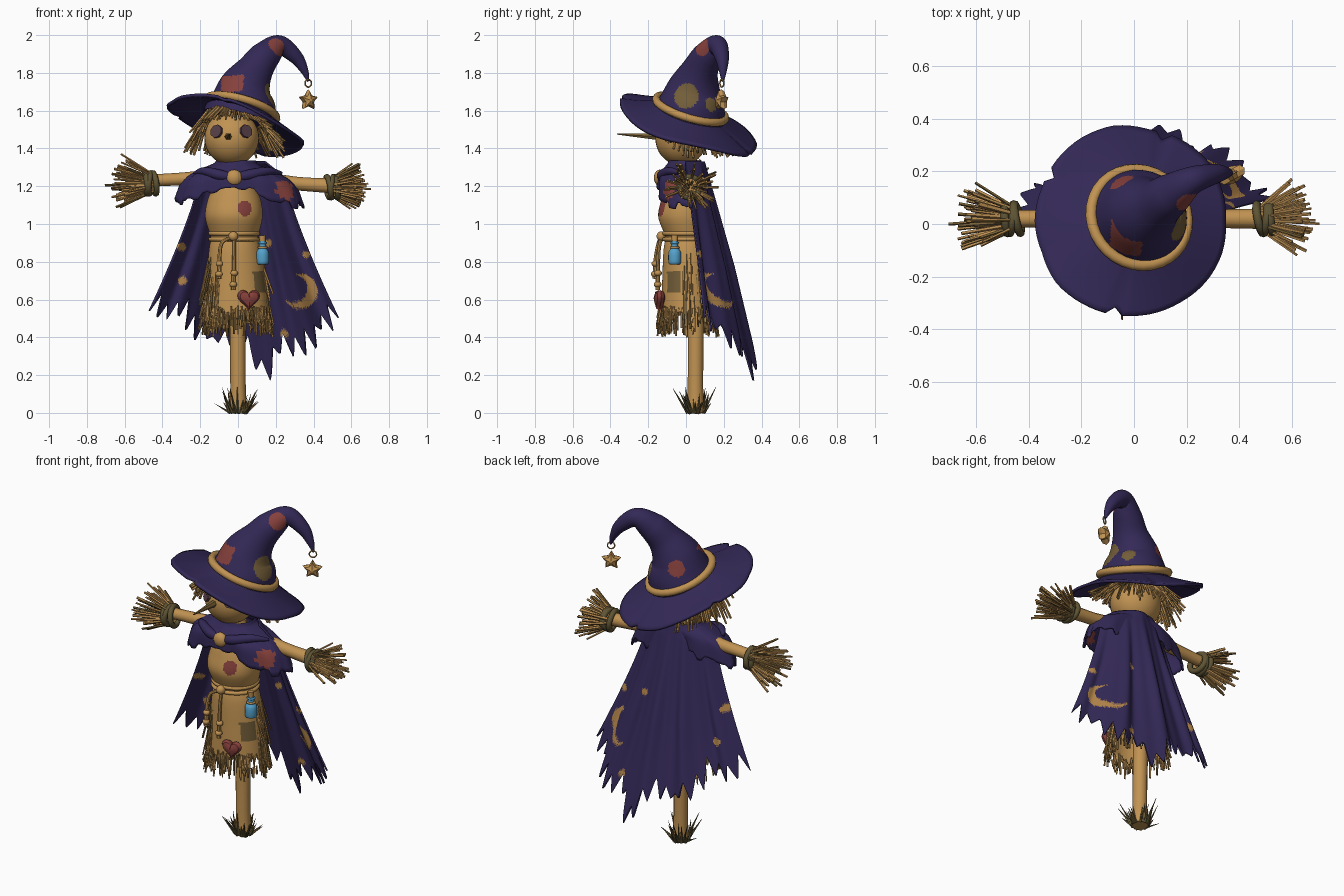
import bpy, bmesh, math, random
from math import sin, cos, pi
from mathutils import Vector, Quaternion

if "Cube" in bpy.data.objects:
    bpy.data.objects.remove(bpy.data.objects["Cube"])
random.seed(4)
R = random.uniform

def material(name, *c):
    m = bpy.data.materials.new(name)
    m.diffuse_color = (*c, 1)
    m.use_nodes = True
    m.node_tree.nodes["Principled BSDF"].inputs["Base Color"].default_value = m.diffuse_color
    return m
PURPLE = material("purple_cloth", .034, .022, .095)
BURLAP = material("burlap", .53, .29, .085)
STRAW = material("straw", .5, .275, .085)
DARK = material("dark_straw", .2, .125, .04)
GRASS = material("dry_grass", .115, .09, .035)
RED = material("red_patch", .24, .052, .045)
OLIVE = material("olive_patch", .17, .11, .04)
GOLD = material("gold_paint", .46, .24, .07)
BLUE = material("blue_glass", .09, .36, .6)
EYE = material("dark_button", .095, .05, .065)

def finish(name, bm, mats, solid=0, angle=40):
    bmesh.ops.recalc_face_normals(bm, faces=bm.faces)
    me = bpy.data.meshes.new(name)
    bm.to_mesh(me)
    bm.free()
    for m in mats:
        me.materials.append(m)
    me.polygons.foreach_set("use_smooth", [True] * len(me.polygons))
    me.set_sharp_from_angle(angle=math.radians(angle))
    ob = bpy.data.objects.new(name, me)
    bpy.context.collection.objects.link(ob)
    if solid:
        mod = ob.modifiers.new("thickness", 'SOLIDIFY')
        mod.thickness, mod.offset = solid, 0
    return ob

def loft(name, rings, mats, caps=True, closed=True, solid=0, rule=None, angle=40):
    """Skin a list of point rings; rule(face centre) gives a material index."""
    bm = bmesh.new()
    vs = [[bm.verts.new(p) for p in ring] for ring in rings]
    n = len(vs[0])
    for a, b in zip(vs, vs[1:]):
        for i in range(n if closed else n - 1):
            j = (i + 1) % n
            bm.faces.new((a[i], a[j], b[j], b[i]))
    if caps:
        bm.faces.new(vs[0])
        bm.faces.new(vs[-1])
    if rule:
        for f in bm.faces:
            f.material_index = rule(f.calc_center_median())
    return finish(name, bm, mats, solid, angle)

def spline(pts, n):
    """Catmull-Rom curve through tuples of any size."""
    P = [Vector(p) for p in pts]
    P = [P[0] * 2 - P[1]] + P + [P[-1] * 2 - P[-2]]
    out = []
    for a, b, c, d in zip(P, P[1:], P[2:], P[3:]):
        for k in range(n):
            t = k / n
            out.append(.5 * (2*b + (c-a)*t + (2*a-5*b+4*c-d)*t*t + (3*b-a-3*c+d)*t**3))
    return out + [P[-2]]

def tube(name, pts, mats, sides=12, n=4, **kw):
    """Tube along (x, y, z, radius) points."""
    path = spline(pts, n)
    P = [Vector(p[:3]) for p in path]
    rings, q, old = [], Quaternion(), Vector((0, 0, 1))
    for i, p in enumerate(P):
        t = (P[min(i+1, len(P)-1)] - P[max(i-1, 0)]).normalized()
        q = old.rotation_difference(t) @ q
        old = t
        r = max(path[i][3], .001)
        rings.append([p + q @ Vector((r*cos(2*pi*k/sides), r*sin(2*pi*k/sides), 0)) for k in range(sides)])
    return loft(name, rings, mats, **kw)

def ellipses(pts, n, sides):
    """Rings from (z, cx, cy, rx, ry) rows."""
    return [[(cx + rx*cos(2*pi*k/sides), cy + ry*sin(2*pi*k/sides), z) for k in range(sides)]
            for z, cx, cy, rx, ry in [tuple(p) for p in spline(pts, n)]]

def straws(name, segs, r, mats, dark=.25, tip=.8):
    """Bundle of thin five-sided stalks."""
    bm = bmesh.new()
    for a, b in segs:
        a, b = Vector(a), Vector(b)
        q = (b - a).to_track_quat('Z', 'Y')
        ra = r * R(.75, 1.25)
        lo, hi = [[bm.verts.new(p + q @ Vector((s*cos(k*2*pi/5), s*sin(k*2*pi/5), 0))) for k in range(5)]
                  for p, s in ((a, ra), (b, ra*tip))]
        fs = [bm.faces.new((lo[k], lo[(k+1) % 5], hi[(k+1) % 5], hi[k])) for k in range(5)]
        fs += [bm.faces.new(lo), bm.faces.new(hi)]
        mi = int(R(0, 1) < dark)
        for f in fs:
            f.material_index = mi
    return finish(name, bm, mats)

def ball(name, c, r, mat, scale=(1, 1, 1), seg=16):
    bm = bmesh.new()
    bmesh.ops.create_uvsphere(bm, u_segments=seg, v_segments=seg // 2 + 2, radius=r)
    ob = finish(name, bm, [mat])
    ob.location, ob.scale = c, scale

def ring(name, c, R1, r, mat, axis=(0, 0, 1), scale=(1, 1, 1)):
    bpy.ops.mesh.primitive_torus_add(location=c, major_radius=R1, minor_radius=r, major_segments=32, minor_segments=8,
                                     rotation=Vector(axis).to_track_quat('Z', 'Y').to_euler())
    ob = bpy.context.object
    ob.name, ob.scale = name, scale
    ob.data.materials.append(mat)
    ob.data.polygons.foreach_set("use_smooth", [True] * len(ob.data.polygons))

def puffy(name, outline, c, depth, mat, turn=0):
    """Pillow-shaped ornament from an x/z outline."""
    ob = loft(name, [[(x*s, y*depth, z*s) for x, z in outline]
                     for s, y in ((.15, -1), (.8, -.6), (1, 0), (.8, .6), (.15, 1))], [mat], angle=30)
    ob.location, ob.rotation_euler.z = c, turn

def near(spots):
    """Colour rule: material m inside radius r of a point."""
    def rule(p):
        return next((m for c, r, m in spots if (p - Vector(c)).length < r), 0)
    return rule

# Post and grass tuft
tube("post", [(.003, .05, 0, .046), (0, .05, .15, .041), (-.003, .05, .6, .042), (-.01, .03, 1.3, .04)], [BURLAP])
blades = []
for i in range(34):
    a, h = R(0, 2*pi), R(.04, .14)
    d = R(.05, .13)
    blades.append(((.042*cos(a), .05 + .042*sin(a), 0), (d*cos(a), .05 + d*sin(a), h)))
straws("grass_tuft", blades, .009, [GRASS, DARK], .3, .1)

# Torso with round patch, skirt with square patch
loft("torso", ellipses([(.9, -.02, .01, .115, .105), (.95, -.02, .005, .13, .12), (1.04, -.022, -.005, .152, .142),
     (1.13, -.02, 0, .14, .13), (1.22, -.02, 0, .1, .1), (1.32, -.025, 0, .055, .055)], 12, 110),
     [BURLAP, RED], rule=near([((.04, -.14, 1.085), .043, 1)]))
rows = ellipses([(.94, -.02, .005, .115, .105), (.86, -.015, .005, .135, .12), (.7, -.01, .008, .152, .13), (.52, -.008, .01, .168, .14)], 14, 90)
jag = [R(-.05, .05) for _ in range(90)]
rows[-1] = [(x, y, z + jag[k]) for k, (x, y, z) in enumerate(rows[-1])]
loft("skirt", rows, [BURLAP, OLIVE], caps=False, solid=.008,
     rule=lambda p: int(p.x > .04 and abs(p.y + .06) < .036 and abs(p.z - .69) < .055))
fringe = []
for i in range(230):
    a = R(0, 2*pi)
    low = sin(a) < -.82 or 5 < a < 5.95
    z0 = R(.48, .57) if low else R(.5, .86)
    z1 = min(R(.4, .53), z0 - .05) if z0 < .75 else R(.55, .65)
    w, f = .13 + (.9 - z0)*.125, R(1, 1.22)
    fringe.append(((-.012 + w*cos(a), .008 + w*.86*sin(a), z0), (-.012 + .165*f*cos(a), .01 + .14*f*sin(a), z1)))
straws("skirt_fringe", fringe, .006, [STRAW, DARK], .4)

# Rope belt, knot and hanging ends
for z in (.92, .95):
    ring("rope_belt", (-.02, .005, z), .127, .012, BURLAP, scale=(1, .95, 1))
ball("belt_knot", (-.025, -.13, .935), .026, BURLAP)
tube("rope_end_left", [(-.03, -.13, .93, .01), (-.085, -.145, .9, .01), (-.098, -.16, .82, .011), (-.1, -.165, .71, .013)], [BURLAP], 8)
tube("rope_end_middle", [(-.02, -.13, .93, .01), (-.02, -.145, .85, .01), (-.025, -.15, .65, .012)], [BURLAP], 8)
for c in ((-.098, -.162, .79), (-.1, -.165, .735), (-.02, -.148, .74), (-.025, -.15, .68)):
    ball("rope_knot", c, .021, BURLAP, (1, 1, .8), 10)

# Heart charm and bottle
heart = [(.0038*16*sin(t)**3, .0038*(13*cos(t) - 5*cos(2*t) - 2*cos(3*t) - cos(4*t)))
         for t in (2*pi*k/28 for k in range(28))]
puffy("heart_charm", heart, (.057, -.14, .605), .03, RED, .15)
loft("bottle", ellipses([(z, .13, -.06, r, r) for z, r in ((.785, .024), (.795, .033), (.85, .033), (.872, .02), (.91, .018))], 3, 16), [BLUE])
ring("bottle_lip", (.13, -.06, .9), .018, .006, BLUE)
tube("bottle_cork", [(.13, -.06, .9, .015), (.128, -.06, .94, .018)], [BURLAP], 10, 1)
ring("bottle_cord", (.13, -.06, .875), .02, .006, STRAW)

# Arms, wrist ropes and straw hands
tube("arms", [(-.5, .02, 1.228, .032), (-.3, .02, 1.238, .034), (0, .02, 1.25, .045), (.3, .02, 1.215, .036), (.53, .02, 1.2, .04)], [BURLAP])
for name, s, x, z in (("left", -1, .465, 1.215), ("right", 1, .5, 1.195)):
    for d, t in ((-.022, .2), (0, -.12), (.022, .1)):
        ring(name + "_wrist_rope", (s*(x + d), .02, z), .055, .016, GRASS, (1, t, t*.7))
    hand = [((s*(x - .03), .02, z), (s*.705, .0, z - .01))]
    for i in range(62):
        a, k = R(0, 2*pi), R(0, 1)**.5
        end = (.705 - x)*R(.65, 1) - .055*k
        r0, r1 = .045*k, .155*k*R(.8, 1.05)
        hand.append(((s*(x - .02), .02 + r0*cos(a), z + r0*sin(a)), (s*(x + end), .025 + r1*cos(a), z + r1*sin(a))))
    straws(name + "_straw_hand", hand, .0078, [STRAW, DARK], .12)

# Head with button eyes and a long twig nose
HC = Vector((-.033, -.025, 1.455))
ball("head", HC, .145, BURLAP, (1, .95, 1), 32)
for name, x, z in (("left_eye", -.083, .036), ("right_eye", .076, .036)):
    n = Vector((x, -.115, z)).normalized()
    p = HC + n * .14
    tube(name, [(*(p - n*.012), .036), (*(p + n*.009), .036)], [EYE], 8, 1)
tube("twig_nose", [(-.052, -.14, 1.462, .021), (-.05, -.24, 1.468, .013), (-.045, -.365, 1.476, .003)], [DARK], 6)

# Hat: brim, crown, band
def brim_z(x, y):
    return 1.6 - .3*(x - .01) - .31*(y - .01)
S = 72
nicks = [R(-.012, .008) for _ in range(19)]
brim = []
for f in (0, .15, .35, .55, .75, .9, 1):
    row = []
    for k in range(S):
        a, t = 2*pi*k/S, k/4
        i = int(t)
        rim = .364 + nicks[i] + (nicks[(i+1) % 18] - nicks[i])*(t - i) - (.03 if k in (14, 30, 52) else 0)
        r = .15 + (rim - .15)*f
        x, y = -.012 + .025*(1 - f) + r*1.015*cos(a), .01 + r*.985*sin(a)
        row.append((x, y, brim_z(x, y) - .085*f**.9 + .016*f*f*sin(3*a + .6)))
    brim.append(row)
loft("hat_brim", brim, [PURPLE], caps=False, solid=.016)
tube("hat_crown", [(.005, .01, 1.55, .195), (.022, .027, 1.62, .182), (.04, .045, 1.72, .142), (.09, .075, 1.815, .098), (.145, .115, 1.89, .08),
     (.22, .165, 1.945, .054), (.305, .19, 1.885, .038), (.35, .195, 1.815, .022), (.372, .195, 1.755, .006)], [PURPLE, RED, OLIVE], 96, 15,
     rule=lambda p: (1 if p.y < .03 and abs(p.x + .03 - .1*(p.z - 1.74)) < .058 and abs(p.z - 1.745 - .1*p.x) < .043
                     else near([((.2, .095, 1.935), .05, 1), ((.18, .0, 1.68), .068, 2), ((.16, .14, 1.635), .04, 2),
                                ((-.05, .165, 1.705), .048, 1)])(p)))
ring("hat_band", (.02, .025, 1.61), .19, .022, BURLAP, (.29, .3, 1))

# Star charm on a ring at the hat tip
ring("star_ring", (.372, .19, 1.745), .02, .004, GOLD, (.6, -1, 0))
star = [((.058 if k % 2 == 0 else .032)*sin(k*pi/5), (.058 if k % 2 == 0 else .032)*cos(k*pi/5)) for k in range(10)]
puffy("star_charm", star, (.372, .187, 1.655), .032, BURLAP, .5)

# Straw hair below the brim, short over the face
hair = []
for i in range(160):
    a = 2*pi*i/160 + R(-.03, .03)
    face = min(1, 1.5*max(0, -sin(a) - .1))
    x, y = -.015 + .135*cos(a), -.005 + .135*sin(a)
    z = brim_z(x, y) - .04
    out = R(.05, .14)
    hair.append(((x, y, z), (x + out*cos(a), y + out*sin(a), z - R(.13, .21)*(1 - .72*face) + .25*x + .25*max(y, 0))))
straws("straw_hair", hair, .0072, [STRAW, DARK], .12)

# Long ragged cape with painted moon and dots
HEM = [(-1, .56), (-.75, .53), (-.58, .52), (-.45, .4), (-.22, .36), (-.04, .42), (.12, .27), (.24, .23), (.4, .36), (.6, .36), (.8, .46), (1.01, .5)]
teeth = [R(-.03, .05) + (.055 if i % 2 else -.04) for i in range(40)]
def hem(u):
    for (a, za), (b, zb) in zip(HEM, HEM[1:]):
        if u <= b:
            z = za + (zb - za)*(u - a)/(b - a)
            break
    t = (u + 1)*18
    i = int(t)
    return z + teeth[i] + (teeth[i+1] - teeth[i])*(t - i)
NU, NV = 190, 100
cape = []
for j in range(NV + 1):
    row = []
    for i in range(NU + 1):
        u = 2*i/NU - 1
        s = (1.33 - hem(u)) * j/NV
        w = .12 + .1*min(1, s/.08) + .41*max(s - .07, 0)**1.25
        fold = .02*sin(u*13 + .5) + .006*sin(u*29)
        wrap = .1 + (.18 if u < 0 else .13)*s
        row.append((.022 + u*w, .095 + .24*s - wrap*u*u + fold*min(1, s*1.8), 1.33 - s))
    cape.append(row)
DOTS = [(-.3, .88, .022), (-.295, .7, .024), (.36, .84, .02), (.245, .42, .022), (.16, .9, .018)]
def painted(p):
    d = lambda x, z: math.hypot(p.x - x, p.z - z)
    if d(.33, .645) < .092 and d(.296, .66) > .075:
        return 1
    return int(any(d(x, z) < r for x, z, r in DOTS))
loft("cape", cape, [PURPLE, GOLD], caps=False, closed=False, solid=.01, rule=painted, angle=60)

# Shoulder drape with collar (its back lies inside the cape), and its clasp
rows = []
rag = [R(-.03, .025) for _ in range(40)]
for r, (z, cx, cy, rx, ry) in enumerate(tuple(p) for p in spline([(1.335, -.01, .01, .1, .095), (1.315, -.01, .01, .12, .105), (1.285, 0, .01, .2, .125),
                            (1.235, .005, .0, .29, .142), (1.13, .008, .0, .335, .146)], 5)):
    f = r / 20
    row = []
    for k in range(80):
        a = 2*pi*k/80
        front, back = max(0, -sin(a))**6, max(0, sin(a))
        row.append((cx + rx*cos(a)*(1 + .03*f*sin(7*a)), cy + ry*sin(a)*(1 + .05*f*sin(10*a))*(1 - .3*back),
                    z + f**4*(rag[k // 2] + .06*front + .05*back) - .03*f*cos(a)*(cos(a) > 0)))
    rows.append(row)
loft("shoulder_drape", rows, [PURPLE, RED], caps=False, solid=.01, rule=near([((.25, -.09, 1.18), .055, 1)]), angle=60)
ball("clasp", (-.02, -.14, 1.245), .043, BURLAP, (1, .7, 1))
for s in (-1, 1):
    tube("drape_fold", [(-.02, -.13, 1.245, .02), (-.02 + s*.08, -.125, 1.26, .028), (-.01 + s*.17, -.085, 1.28, .022), (s*.23, -.03, 1.27, .008)], [PURPLE], 10)
